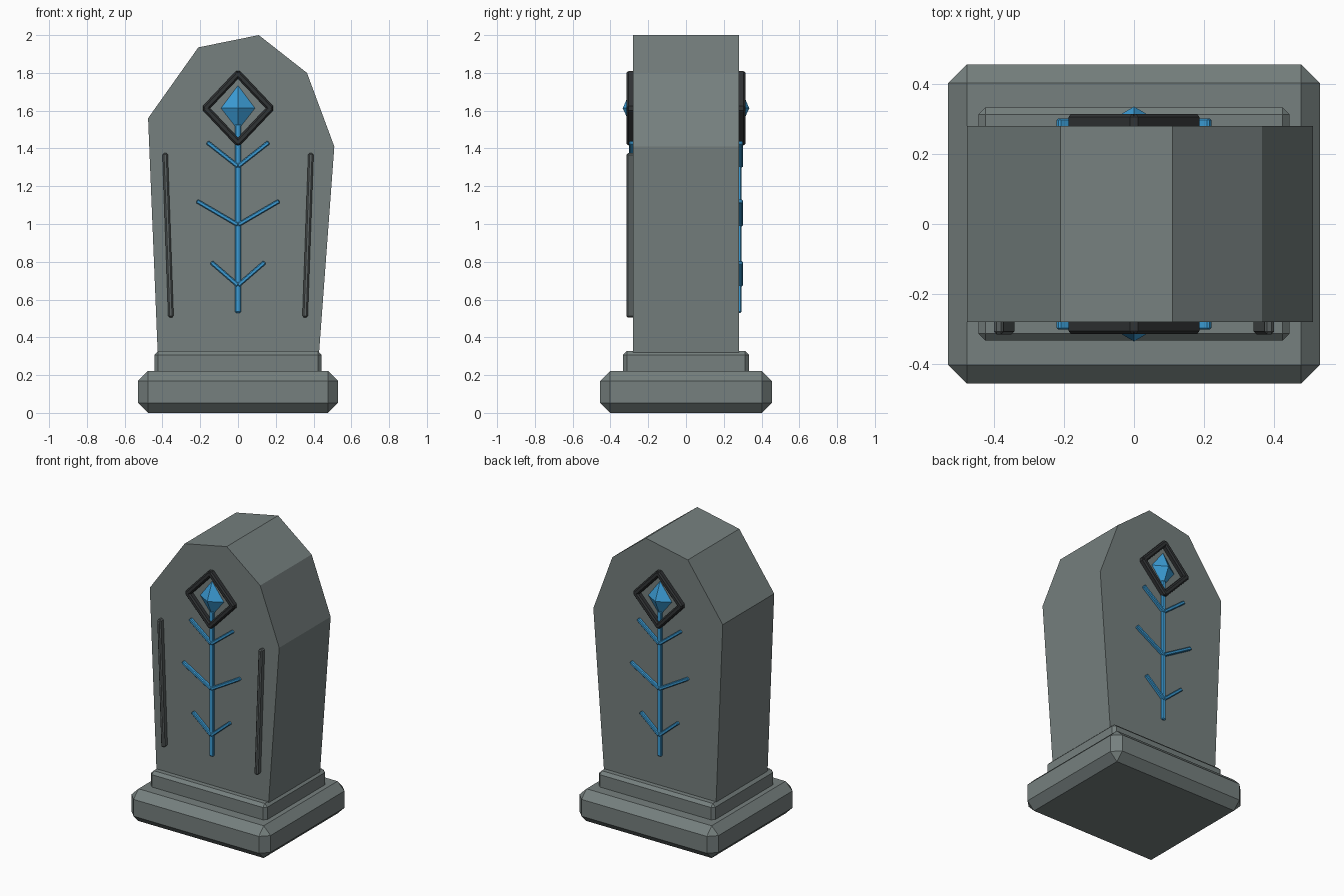
import bpy, bmesh, math
from mathutils import Matrix, Vector

if "Cube" in bpy.data.objects:
    bpy.data.objects.remove(bpy.data.objects["Cube"])


def material(name, rgb):
    m = bpy.data.materials.new(name)
    m.diffuse_color = (*rgb, 1)
    m.use_nodes = True
    m.node_tree.nodes["Principled BSDF"].inputs["Base Color"].default_value = m.diffuse_color
    return m


STONE = material("grey stone", (0.18, 0.215, 0.21))
TRIM = material("dark stone trim", (0.10, 0.115, 0.115))
IRON = material("black iron", (0.030, 0.033, 0.035))
BLUE = material("glowing blue", (0.045, 0.34, 0.68))


def finish(name, bm, mat):
    bmesh.ops.recalc_face_normals(bm, faces=bm.faces)
    me = bpy.data.meshes.new(name)
    bm.to_mesh(me)
    bm.free()
    me.materials.append(mat)
    ob = bpy.data.objects.new(name, me)
    bpy.context.collection.objects.link(ob)
    return ob


def box(name, size, matrix, bevel, mat):
    bm = bmesh.new()
    bmesh.ops.create_cube(bm, size=1)
    bmesh.ops.scale(bm, vec=size, verts=bm.verts)
    bmesh.ops.bevel(bm, geom=bm.edges[:], offset=bevel, segments=1,
                    profile=0.5, affect='EDGES')
    bm.transform(matrix)
    return finish(name, bm, mat)


def bar(name, a, b, width, y0, y1, bevel, mat, extend=0.0):
    """Bevelled strip on a face, from a to b (x, z), between depths y0 and y1."""
    a, b = Vector(a), Vector(b)
    d, mid = b - a, (a + b) / 2
    mtx = (Matrix.Translation((mid.x, (y0 + y1) / 2, mid.y))
           @ Matrix.Rotation(-math.atan2(d.y, d.x), 4, 'Y'))
    return box(name, (d.length + extend, abs(y1 - y0), width), mtx, bevel, mat)


# Stepped plinth
box("plinth", (1.06, 0.91, 0.222), Matrix.Translation((0, 0, 0.111)), 0.053, STONE)
box("plinth_step", (0.886, 0.666, 0.15), Matrix.Translation((0, 0, 0.252)), 0.02, STONE)

# Irregular stone slab
outline = [(-0.424, 0.29), (0.427, 0.29), (0.51, 1.41), (0.365, 1.80),
           (0.11, 2.0), (-0.21, 1.935), (-0.476, 1.56)]
bm = bmesh.new()
face = bm.faces.new([bm.verts.new((x, -0.28, z)) for x, z in outline])
ext = bmesh.ops.extrude_face_region(bm, geom=[face])
bmesh.ops.translate(bm, vec=(0, 0.56, 0),
                    verts=[v for v in ext["geom"] if isinstance(v, bmesh.types.BMVert)])
finish("slab", bm, STONE)

# Raised side rails, front only
for s, label in ((-1, "left"), (1, "right")):
    bar(f"rail_{label}", (s * 0.355, 0.505), (s * 0.386, 1.375), 0.028,
        -0.27, -0.315, 0.008, TRIM)

# Emblem on both faces: diamond frame, gem, stem and branches
CZ = 1.613
for s, label in ((-1, "front"), (1, "back")):
    corners = [(0.172, CZ), (0, CZ + 0.182), (-0.172, CZ), (0, CZ - 0.182)]
    for i in range(4):
        bar(f"{label}_frame_bar_{i + 1}", corners[i], corners[(i + 1) % 4],
            0.036, s * 0.27, s * 0.314, 0.009, IRON, 0.022)

    bm = bmesh.new()
    ring = [bm.verts.new((x, s * 0.282, CZ + z))
            for x, z in ((0.09, 0), (0, 0.12), (-0.09, 0), (0, -0.115))]
    for y in (0.335, 0.229):
        tip = bm.verts.new((0, s * y, CZ))
        for i in range(4):
            bm.faces.new((ring[i], ring[(i + 1) % 4], tip))
    finish(f"{label}_gem", bm, BLUE)

    bar(f"{label}_stem", (0, 0.53), (0, 1.53), 0.032, s * 0.262, s * 0.294, 0.006, BLUE)
    for n, (z0, dx, z1) in enumerate(((0.675, 0.142, 0.798), (0.995, 0.218, 1.122),
                                      (1.305, 0.163, 1.433))):
        for side in (-1, 1):
            bar(f"{label}_branch_{n + 1}_{'left' if side < 0 else 'right'}",
                (0, z0), (side * dx, z1), 0.022, s * 0.275, s * 0.301, 0.005, BLUE)
